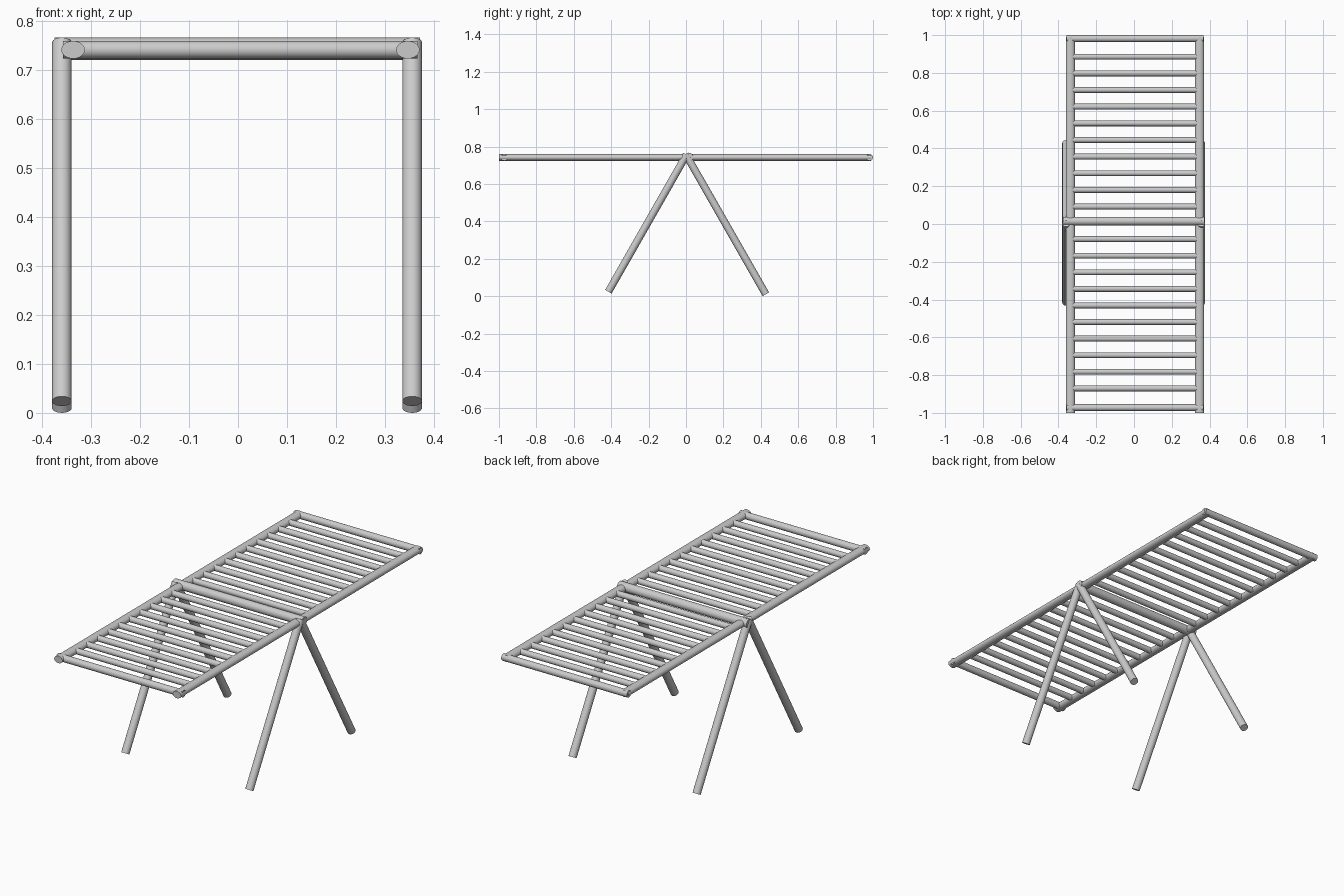
import bpy
from mathutils import Vector

if "Cube" in bpy.data.objects:
    bpy.data.objects.remove(bpy.data.objects["Cube"])

metal = bpy.data.materials.new("light grey metal")
metal.diffuse_color = (0.6, 0.6, 0.6, 1)
metal.use_nodes = True
metal.node_tree.nodes["Principled BSDF"].inputs["Base Color"].default_value = metal.diffuse_color


def tube(name, a, b, rx, ry=None, sides=24):
    """Capped tube from a to b; rx, ry are the cross-section half sizes."""
    a, b = Vector(a), Vector(b)
    d = b - a
    bpy.ops.mesh.primitive_cylinder_add(vertices=sides, radius=1, depth=1)
    ob = bpy.context.object
    ob.name = name
    ob.location = (a + b) / 2
    ob.rotation_mode = 'QUATERNION'
    ob.rotation_quaternion = Vector((0, 0, 1)).rotation_difference(d)
    ob.scale = (rx, ry or rx, d.length)
    bpy.ops.object.transform_apply(location=False, rotation=True, scale=True)
    ob.data.materials.append(metal)
    bpy.ops.object.shade_smooth_by_angle()
    return ob


Z = 0.742

# Splayed legs, two per side, meeting at the hinge
for side, x in (("left", -0.36), ("right", 0.356)):
    tube(f"front_leg_{side}", (x, -0.415, 0.024), (x, 0.003, 0.757), 0.02)
    tube(f"back_leg_{side}", (x, 0.427, 0.01), (x, 0.0, 0.757), 0.02)

# Flattened long side rails
for side, x in (("left", -0.337), ("right", 0.347)):
    tube(f"side_rail_{side}", (x, -1.0, Z), (x, 0.99, Z), 0.024, 0.018)

# Centre hinge bar and the two end bars
tube("centre_bar", (-0.375, 0.015, 0.744), (0.372, 0.015, 0.744), 0.023)
tube("front_end_bar", (-0.358, -0.972, Z), (0.367, -0.972, Z), 0.018)
tube("back_end_bar", (-0.358, 0.982, Z), (0.367, 0.982, Z), 0.018)

# Drying rungs on both halves
for i in range(10):
    for half, y in (("front", -0.08 - i * 0.0878), ("back", 0.092 + i * 0.0882)):
        tube(f"{half}_rung_{i + 1}", (-0.33, y, Z), (0.34, y, Z), 0.0155, sides=16)
